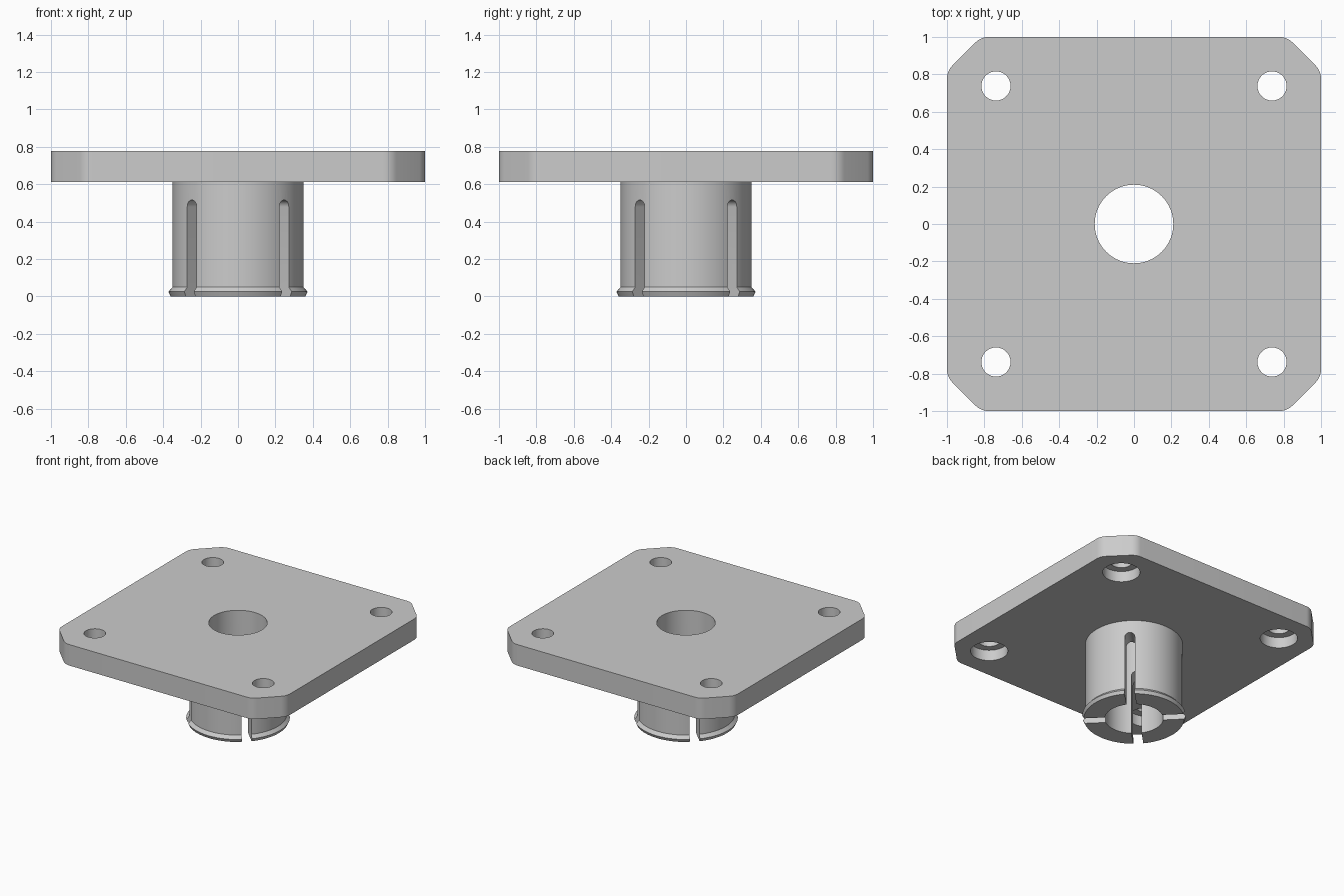
import bpy, bmesh, math
from mathutils import Matrix, Vector

cube = bpy.data.objects.get("Cube")
if cube:
    bpy.data.objects.remove(cube, do_unlink=True)

PLATE_BOTTOM, PLATE_TOP = 0.612, 0.778
HOLE_POS = 0.738

grey = bpy.data.materials.new("light_grey")
grey.use_nodes = True
colour = (0.6, 0.6, 0.6, 1)
grey.diffuse_color = colour
grey.node_tree.nodes["Principled BSDF"].inputs["Base Color"].default_value = colour


def make_object(name, bm):
    bmesh.ops.recalc_face_normals(bm, faces=bm.faces)
    mesh = bpy.data.meshes.new(name)
    bm.to_mesh(mesh)
    bm.free()
    mesh.materials.append(grey)
    obj = bpy.data.objects.new(name, mesh)
    bpy.context.collection.objects.link(obj)
    return obj


def prism(name, outline, depth):
    """Extrude a closed outline of 3D points along a vector."""
    bm = bmesh.new()
    face = bm.faces.new([bm.verts.new(p) for p in outline])
    new = bmesh.ops.extrude_face_region(bm, geom=[face])["geom"]
    bmesh.ops.translate(bm, vec=depth, verts=[v for v in new if isinstance(v, bmesh.types.BMVert)])
    return make_object(name, bm)


def lathe(name, profile, segments=96):
    """Solid of revolution from (radius, height) pairs."""
    bm = bmesh.new()
    rings = [[bm.verts.new((r * math.cos(a), r * math.sin(a), z))
              for a in (math.tau * i / segments for i in range(segments))]
             for r, z in profile]
    for low, high in zip(rings, rings[1:]):
        for i in range(segments):
            j = (i + 1) % segments
            bm.faces.new((low[i], low[j], high[j], high[i]))
    bm.faces.new(rings[0])
    bm.faces.new(rings[-1])
    return make_object(name, bm)


def combine(target, tool, operation):
    mod = target.modifiers.new(operation.lower(), 'BOOLEAN')
    mod.operation, mod.solver, mod.object = operation, 'EXACT', tool
    bpy.context.view_layer.objects.active = target
    bpy.ops.object.modifier_apply(modifier=mod.name)
    bpy.data.objects.remove(tool, do_unlink=True)


# Square plate: chamfered corners with softened chamfer ends
fillet, cut = 0.1, 0.818
tangent = fillet * math.tan(math.pi / 8)
outline = []
for quarter in range(4):
    turn = Matrix.Rotation(quarter * math.pi / 2, 3, 'Z')
    for centre, start in (((1 - fillet, cut - tangent), 0), ((cut - tangent, 1 - fillet), 45)):
        for step in range(7):
            a = math.radians(start + step * 7.5)
            outline.append(turn @ Vector((centre[0] + fillet * math.cos(a),
                                          centre[1] + fillet * math.sin(a), PLATE_BOTTOM)))
body = prism("mounting_plate_with_hub", outline, (0, 0, PLATE_TOP - PLATE_BOTTOM))

# Hub with snap lip at its lower end
hub = lathe("hub", [(0.36, 0), (0.372, 0.025), (0.35, 0.05), (0.35, 0.7)])
combine(body, hub, 'UNION')

# Central bore
combine(body, lathe("bore_cutter", [(0.21, -0.1), (0.21, 1)]), 'DIFFERENCE')

# Counterbored corner holes, wide side underneath
for sx in (-1, 1):
    for sy in (-1, 1):
        hole = lathe("hole_cutter", [(0.134, 0.5), (0.134, 0.697), (0.078, 0.697), (0.078, 1)], 48)
        hole.data.transform(Matrix.Translation((sx * HOLE_POS, sy * HOLE_POS, 0)))
        combine(body, hole, 'DIFFERENCE')

# Round-topped slots across both diagonals of the hub
half, top = 0.036, 0.515
for angle in (45, 135):
    arch = [(-0.6, -half, -0.1), (-0.6, half, -0.1)]
    arch += [(-0.6, half * math.cos(a), top - half + half * math.sin(a))
             for a in (math.pi * i / 12 for i in range(13))]
    slot = prism("slot_cutter", arch, (1.2, 0, 0))
    slot.data.transform(Matrix.Rotation(math.radians(angle), 4, 'Z'))
    combine(body, slot, 'DIFFERENCE')

# Smooth round walls, crisp edges
bpy.ops.object.select_all(action='DESELECT')
body.select_set(True)
bpy.context.view_layer.objects.active = body
bpy.ops.object.shade_smooth_by_angle(angle=math.radians(25))
